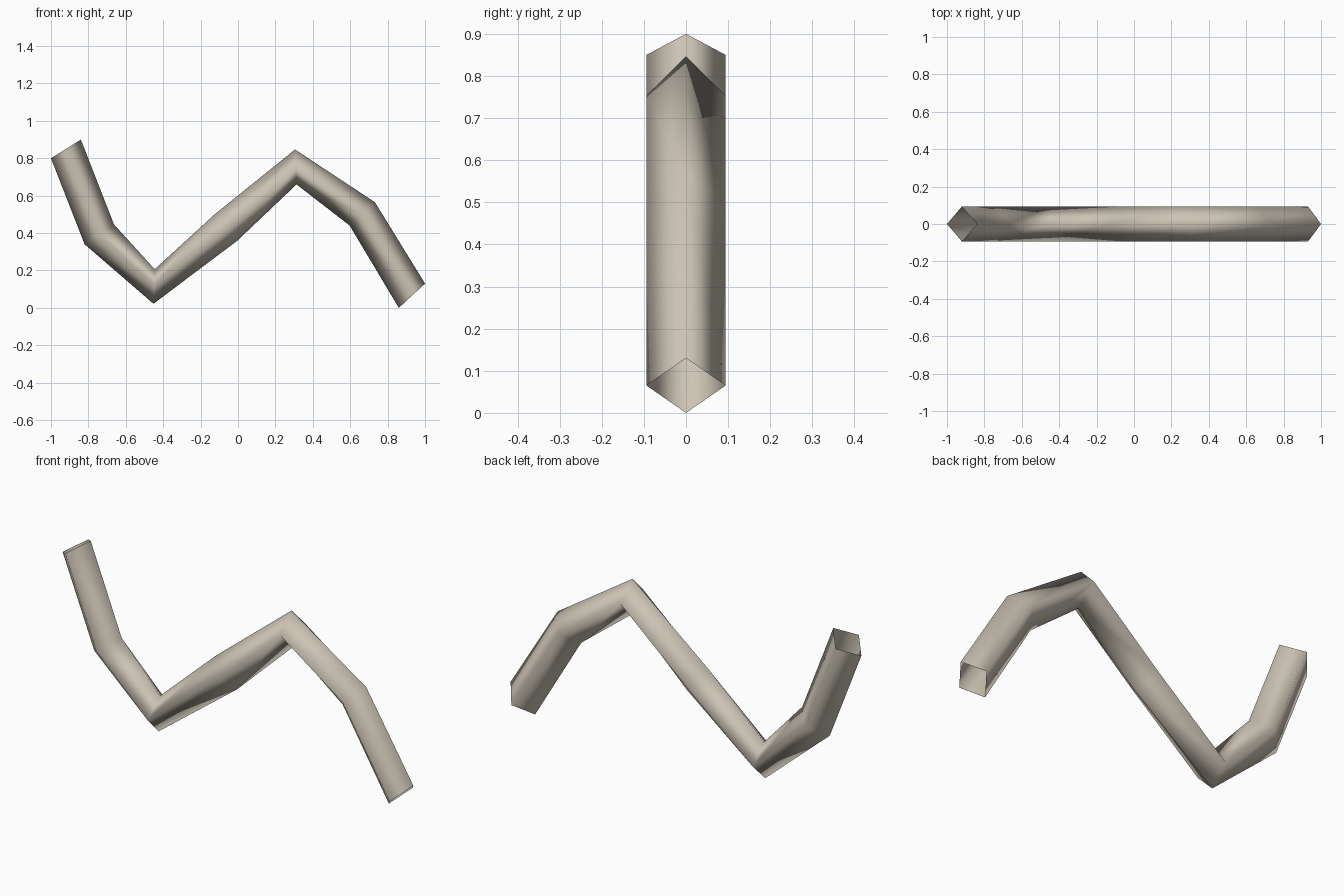
import bpy, bmesh

if "Cube" in bpy.data.objects:
    bpy.data.objects.remove(bpy.data.objects["Cube"])

# one warm stone colour
mat = bpy.data.materials.new("warm_stone")
mat.diffuse_color = (0.6, 0.55, 0.46, 1)
mat.use_nodes = True
mat.node_tree.nodes["Principled BSDF"].inputs["Base Color"].default_value = mat.diffuse_color

# zigzag tube: (upper x, z) and (lower x, z) of each mitred diamond ring
RINGS = [((-0.84, 0.90), (-1.00, 0.80)),
         ((-0.663, 0.446), (-0.82, 0.34)),
         ((-0.445, 0.207), (-0.452, 0.022)),
         ((-0.125, 0.50), (-0.005, 0.358)),
         ((0.305, 0.847), (0.313, 0.66)),
         ((0.732, 0.565), (0.597, 0.44)),
         ((1.00, 0.13), (0.86, 0.0))]
HALF_WIDTH = 0.094

bm = bmesh.new()
loops = []
for (ux, uz), (lx, lz) in RINGS:
    mx, mz = (ux + lx) / 2, (uz + lz) / 2
    loops.append([bm.verts.new(p) for p in (
        (ux, 0, uz), (mx, HALF_WIDTH, mz), (lx, 0, lz), (mx, -HALF_WIDTH, mz))])

# skin the rings, leaving both ends open
for a, b in zip(loops, loops[1:]):
    for i in range(4):
        j = (i + 1) % 4
        f = bm.faces.new((a[i], a[j], b[j], b[i]))
        f.smooth = True
bmesh.ops.recalc_face_normals(bm, faces=bm.faces)

mesh = bpy.data.meshes.new("bent_tube")
bm.to_mesh(mesh)
bm.free()
mesh.materials.append(mat)
tube = bpy.data.objects.new("bent_tube", mesh)
bpy.context.collection.objects.link(tube)
